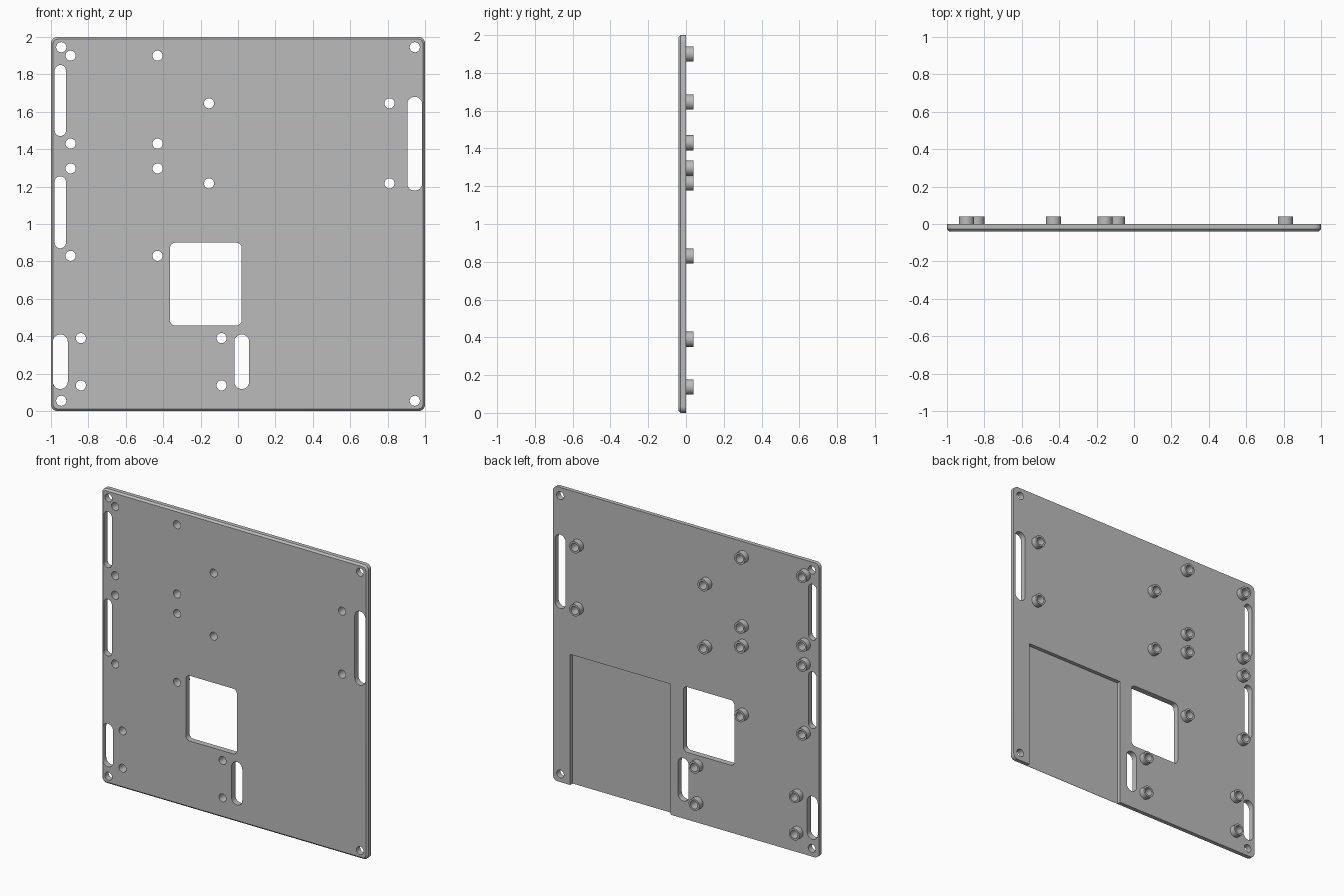
import bpy
import bmesh
from math import cos, sin, pi

cube = bpy.data.objects.get("Cube")
if cube:
    bpy.data.objects.remove(cube, do_unlink=True)

FRONT, BACK, TOP = -0.04, 0.0, 0.04   # plate front, plate back, standoff end
CHAMFER = 0.012
POCKET_DEPTH = 0.026
HOLE_R, POST_R = 0.027, 0.04

grey = bpy.data.materials.new("plain grey")
grey.use_nodes = True
colour = (0.5, 0.5, 0.5, 1)
grey.diffuse_color = colour
grey.node_tree.nodes["Principled BSDF"].inputs["Base Color"].default_value = colour


def rounded(x0, x1, z0, z1, r, steps=8):
    """Outline of a rounded rectangle in the x-z plane."""
    corners = [(x1 - r, z1 - r), (x0 + r, z1 - r), (x0 + r, z0 + r), (x1 - r, z0 + r)]
    return [(cx + r * cos((q + i / steps) * pi / 2), cz + r * sin((q + i / steps) * pi / 2))
            for q, (cx, cz) in enumerate(corners) for i in range(steps + 1)]


def circle(x, z, r):
    return [(x + r * cos(i * pi / 16), z + r * sin(i * pi / 16)) for i in range(32)]


def loft(bm, rings, closed=False):
    """Skin a list of (outline, y) rings, capped or closed into a tube."""
    loops = [[bm.verts.new((x, y, z)) for x, z in outline] for outline, y in rings]
    n = len(loops[0])
    pairs = list(zip(loops, loops[1:]))
    if closed:
        pairs.append((loops[-1], loops[0]))
    else:
        bm.faces.new(loops[0])
        bm.faces.new(loops[-1])
    for a, b in pairs:
        for i in range(n):
            j = (i + 1) % n
            bm.faces.new((a[i], a[j], b[j], b[i]))


def make(name, bm):
    bmesh.ops.remove_doubles(bm, verts=bm.verts, dist=1e-5)
    bmesh.ops.recalc_face_normals(bm, faces=bm.faces)
    mesh = bpy.data.meshes.new(name)
    bm.to_mesh(mesh)
    bm.free()
    mesh.materials.append(grey)
    obj = bpy.data.objects.new(name, mesh)
    bpy.context.collection.objects.link(obj)
    return obj


def activate(obj):
    bpy.ops.object.select_all(action='DESELECT')
    obj.select_set(True)
    bpy.context.view_layer.objects.active = obj


# Standoff patterns: corner sets of four rectangles
patterns = [((-0.895, -0.43), (1.43, 1.90)),
            ((-0.895, -0.43), (0.83, 1.297)),
            ((-0.155, 0.81), (1.217, 1.645)),
            ((-0.84, -0.088), (0.137, 0.39))]
posts = [(x, z) for xs, zs in patterns for x in xs for z in zs]
corner_holes = [(x, z) for x in (-0.945, 0.945) for z in (0.055, 1.945)]

# Plate with chamfered front rim
bm = bmesh.new()
c = CHAMFER
rim = rounded(-1, 1, 0, 2, 0.035)
face = rounded(-1 + c, 1 - c, c, 2 - c, 0.035 - c)
loft(bm, [(face, FRONT), (rim, FRONT + c), (rim, BACK)])
plate = make("plate", bm)

# Cutter for slots, window and screw holes
bm = bmesh.new()
openings = [(-0.98, -0.92, 1.47, 1.85, 0.03),
            (-0.98, -0.92, 0.87, 1.255, 0.03),
            (0.905, 0.985, 1.178, 1.68, 0.04),
            (-0.99, -0.91, 0.118, 0.41, 0.04),
            (-0.02, 0.06, 0.118, 0.41, 0.04),
            (-0.364, 0.02, 0.457, 0.90, 0.03)]
outlines = [rounded(*o) for o in openings]
outlines += [circle(x, z, HOLE_R) for x, z in posts + corner_holes]
# Open-bottomed pocket in the back
pocket = [(0.116, -0.1), (0.87, -0.1), (0.87, 0.887), (0.116, 0.887)]
for outline in outlines:
    loft(bm, [(outline, FRONT - 0.1), (outline, BACK + 0.1)])
loft(bm, [(pocket, BACK - POCKET_DEPTH), (pocket, BACK + 0.1)])
cutter = make("cutter", bm)
cutter.hide_render = True

activate(plate)
cut = plate.modifiers.new("openings", 'BOOLEAN')
cut.operation = 'DIFFERENCE'
cut.solver = 'EXACT'
cut.object = cutter
bpy.ops.object.modifier_apply(modifier=cut.name)
bpy.data.objects.remove(cutter, do_unlink=True)

# Hollow standoffs on the back
bm = bmesh.new()
for x, z in posts:
    outer, inner = circle(x, z, POST_R), circle(x, z, HOLE_R)
    loft(bm, [(outer, BACK), (outer, TOP), (inner, TOP), (inner, BACK)], closed=True)
standoffs = make("standoffs", bm)

for obj in (plate, standoffs):
    activate(obj)
    bpy.ops.object.shade_smooth_by_angle(angle=pi / 6)
